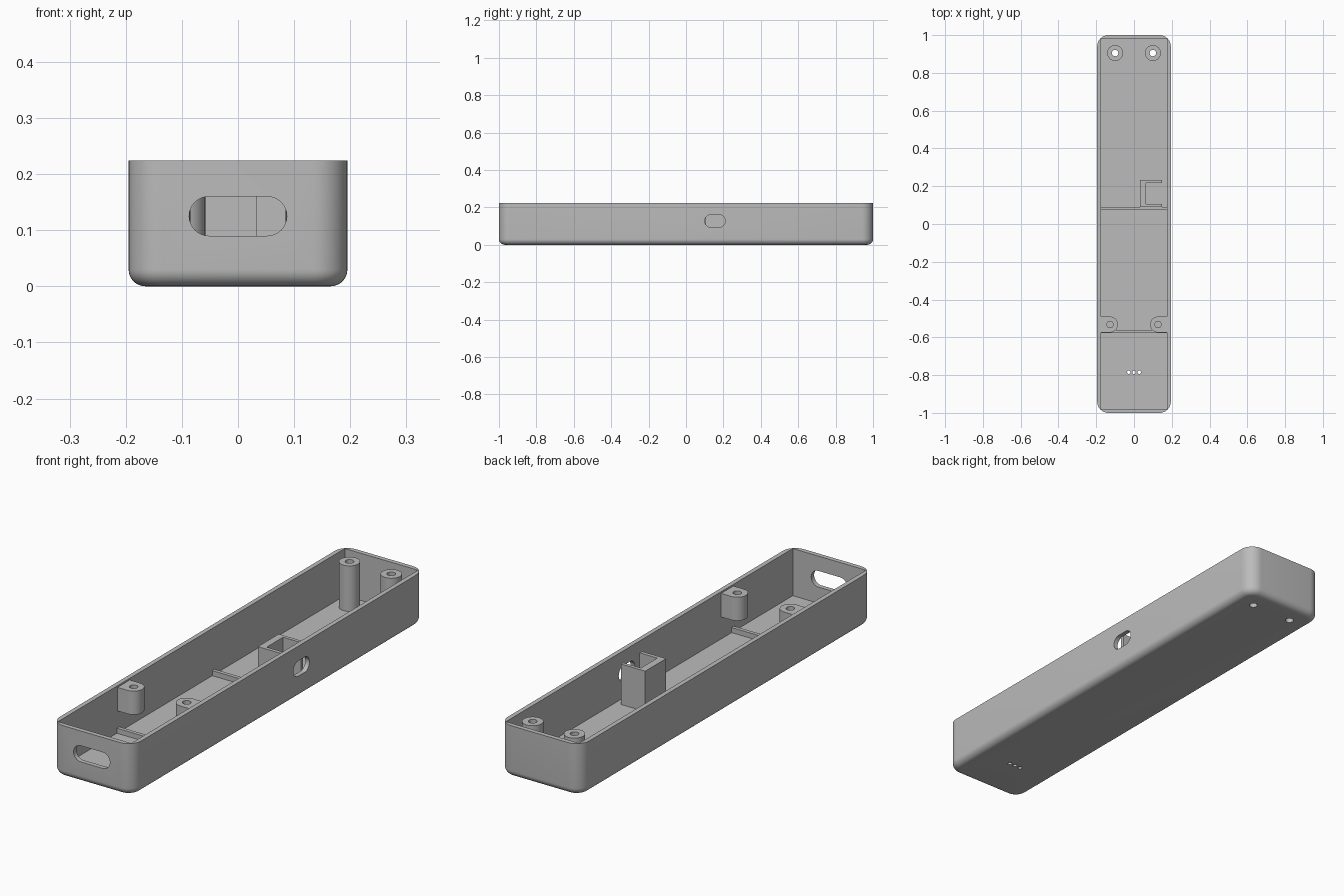
import bpy, bmesh, math

cube = bpy.data.objects.get("Cube")
if cube:
    bpy.data.objects.remove(cube, do_unlink=True)

grey = bpy.data.materials.new("plain grey")
grey.use_nodes = True
COLOUR = (0.5, 0.5, 0.5, 1)
grey.diffuse_color = COLOUR
grey.node_tree.nodes["Principled BSDF"].inputs["Base Color"].default_value = COLOUR

H, WALL, FLOOR = 0.224, 0.02, 0.02
HX, HY = 0.195, 1.0
IX, IY = HX - WALL, HY - WALL


def finish(name, bm):
    mesh = bpy.data.meshes.new(name)
    bmesh.ops.recalc_face_normals(bm, faces=bm.faces)
    bm.to_mesh(mesh)
    bm.free()
    mesh.materials.append(grey)
    ob = bpy.data.objects.new(name, mesh)
    bpy.context.collection.objects.link(ob)
    return ob


def prism(name, outline, z0, z1):
    bm = bmesh.new()
    face = bm.faces.new([bm.verts.new((x, y, z0)) for x, y in outline])
    top = bmesh.ops.extrude_face_region(bm, geom=[face])
    verts = [v for v in top["geom"] if isinstance(v, bmesh.types.BMVert)]
    bmesh.ops.translate(bm, verts=verts, vec=(0, 0, z1 - z0))
    return finish(name, bm)


def box(name, x0, x1, y0, y1, z0, z1):
    return prism(name, [(x0, y0), (x1, y0), (x1, y1), (x0, y1)], z0, z1)


def arc(cx, cy, r, start, end, n):
    return [(cx + r * math.cos(math.radians(start + (end - start) * i / n)),
             cy + r * math.sin(math.radians(start + (end - start) * i / n)))
            for i in range(n + 1)]


def cylinder(name, x, y, r, z0, z1, n=32):
    return prism(name, arc(x, y, r, 0, 360, n)[:-1], z0, z1)


def slot(half, r, depth):
    ends = arc(half - r, 0, r, -90, 90, 16) + arc(r - half, 0, r, 90, 270, 16)
    return prism("slot_cutter", ends, -depth, depth)


def boolean(ob, tool, operation="DIFFERENCE"):
    mod = ob.modifiers.new("boolean", "BOOLEAN")
    mod.operation, mod.object, mod.solver = operation, tool, "EXACT"
    bpy.context.view_layer.objects.active = ob
    bpy.ops.object.modifier_apply(modifier=mod.name)
    bpy.data.objects.remove(tool, do_unlink=True)


def smooth(ob):
    bpy.ops.object.select_all(action="DESELECT")
    ob.select_set(True)
    bpy.context.view_layer.objects.active = ob
    bpy.ops.object.shade_smooth_by_angle(angle=math.radians(30))


# Outer shell: rounded upright corners and a rounded bottom edge
bm = bmesh.new()
bmesh.ops.create_cube(bm, size=1)
for v in bm.verts:
    v.co = (v.co.x * 2 * HX, v.co.y * 2 * HY, (v.co.z + 0.5) * H)
upright = [e for e in bm.edges if abs(e.verts[0].co.z - e.verts[1].co.z) > 0.1]
bmesh.ops.bevel(bm, geom=upright, offset=0.06, segments=10, profile=0.5, affect="EDGES")
bottom = [e for e in bm.edges if max(v.co.z for v in e.verts) < 0.001]
bmesh.ops.bevel(bm, geom=bottom, offset=0.03, segments=8, profile=0.5, affect="EDGES")
shell = finish("shell", bm)

# Square-cornered cavity
boolean(shell, box("cavity_cutter", -IX, IX, -IY, IY, FLOOR, H + 0.1))

# Port slot in the front wall and switch slot in the +x wall
port = slot(0.087, 0.035, 0.05)
port.location = (0, -HY, 0.125)
port.rotation_euler = (math.pi / 2, 0, 0)
boolean(shell, port)
switch = slot(0.055, 0.033, 0.05)
switch.location = (HX, 0.155, 0.127)
switch.rotation_euler = (math.pi / 2, 0, math.pi / 2)
boolean(shell, switch)

# Floor holes: screw holes at the back, three small holes at the front
POST_X, POST_Y, POST_R, HOLE_R, POST_TOP = 0.1, 0.905, 0.042, 0.017, 0.217
for s in (-1, 1):
    boolean(shell, cylinder("screw_cutter", s * POST_X, POST_Y, HOLE_R, -0.1, 0.1))
for i in (-1, 0, 1):
    boolean(shell, cylinder("small_hole_cutter", i * 0.028, -0.785, 0.009, -0.1, 0.1, 16))
smooth(shell)

for s, side in ((-1, "right"), (1, "left")):
    # Tall hollow screw posts
    post = cylinder("back_post_" + side, s * POST_X, POST_Y, POST_R, FLOOR - 0.002, POST_TOP)
    boolean(post, cylinder("bore", s * POST_X, POST_Y, HOLE_R, -0.1, 0.4))
    smooth(post)

    # Short screw lugs hanging on the side walls
    lx, ly = 0.127, -0.532
    outline = [(IX + 0.005, ly - POST_R)] + arc(lx, ly, POST_R, 270, 90, 16)
    outline.append((IX + 0.005, ly + POST_R))
    lug = prism("wall_lug_" + side, [(s * x, y) for x, y in outline], 0.115, POST_TOP)
    boolean(lug, cylinder("bore", s * lx, ly, HOLE_R, 0, 0.4))
    smooth(lug)

# Low ribs across the floor
for name, y in (("middle_rib", 0.082), ("front_rib", -0.57)):
    box(name, -IX - 0.002, IX + 0.002, y - 0.008, y + 0.008, FLOOR - 0.002, 0.042)

# Switch bracket, open towards the side wall
x0, x1, y0, y1 = 0.032, 0.148, 0.09, 0.233
xi, yi0, yi1 = 0.063, 0.106, 0.218
prism("switch_bracket", [(x0, y0), (x1, y0), (x1, yi0), (xi, yi0),
                         (xi, yi1), (x1, yi1), (x1, y1), (x0, y1)], FLOOR - 0.002, 0.195)
